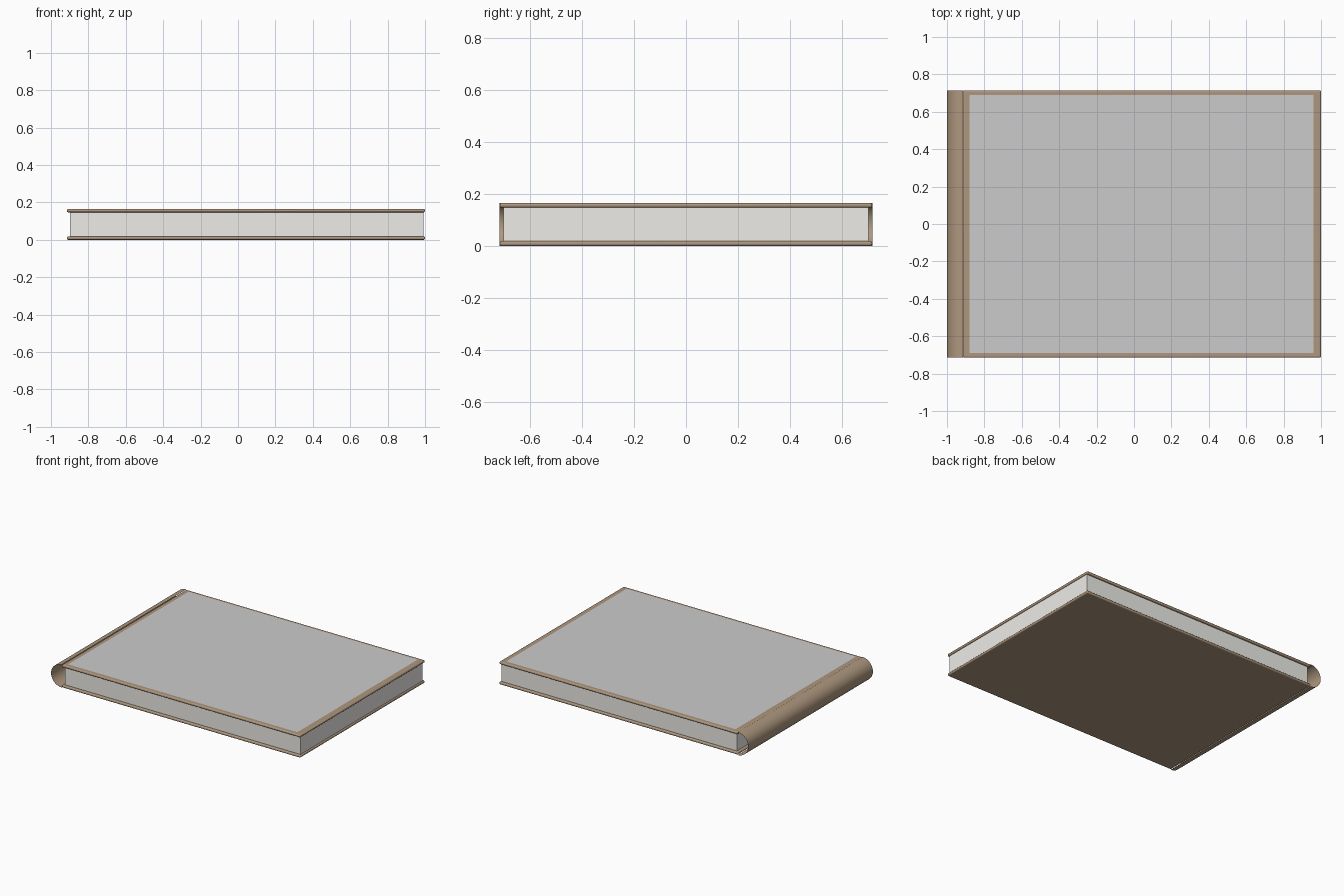
import bpy, bmesh, math

if "Cube" in bpy.data.objects:
    bpy.data.objects.remove(bpy.data.objects["Cube"])

def material(name, rgb):
    m = bpy.data.materials.new(name)
    m.diffuse_color = (*rgb, 1)
    m.use_nodes = True
    m.node_tree.nodes["Principled BSDF"].inputs["Base Color"].default_value = m.diffuse_color
    return m

leather = material("tan_cover", (0.42, 0.31, 0.21))
paper = material("paper", (0.85, 0.84, 0.81))

def smooth(ob):
    bpy.ops.object.select_all(action='DESELECT')
    ob.select_set(True)
    bpy.context.view_layer.objects.active = ob
    bpy.ops.object.shade_smooth_by_angle(angle=math.radians(35))

def box(name, lo, hi, mat=None, bevel=0):
    bpy.ops.mesh.primitive_cube_add(size=1, location=[(a + b) / 2 for a, b in zip(lo, hi)])
    ob = bpy.context.object
    ob.name = name
    ob.scale = [b - a for a, b in zip(lo, hi)]
    bpy.ops.object.transform_apply(location=False, rotation=False, scale=True)
    if mat:
        ob.data.materials.append(mat)
    if bevel:
        mod = ob.modifiers.new("rounded_edges", 'BEVEL')
        mod.width = bevel
        mod.segments = 4
        smooth(ob)
    return ob

# Two boards with rounded rims
for name, z in (("back_cover", 0.0), ("front_cover", 0.147)):
    box(name, (-0.915, -0.715, z), (1.0, 0.715, z + 0.019), leather, 0.008)

# Page block
box("pages", (-0.898, -0.70, 0.017), (0.992, 0.70, 0.149), paper)

# Thin, open half-round spine
bm = bmesh.new()
n, rx, rz = 24, 0.085, 0.083
rows = []
for i in range(n + 1):
    a = math.pi / 2 + math.pi * i / n
    x, z = -0.915 + rx * math.cos(a), 0.083 + rz * math.sin(a)
    rows.append([bm.verts.new((x, y, z)) for y in (-0.715, 0.715)])
for (a, b), (c, d) in zip(rows, rows[1:]):
    bm.faces.new((a, b, d, c))
bmesh.ops.recalc_face_normals(bm, faces=bm.faces)
me = bpy.data.meshes.new("spine")
bm.to_mesh(me)
bm.free()
spine = bpy.data.objects.new("spine", me)
bpy.context.collection.objects.link(spine)
me.materials.append(leather)
smooth(spine)

# Plain grey sheet laid on the front cover
bpy.ops.mesh.primitive_plane_add(size=1, location=(0.04, 0, 0.168))
panel = bpy.context.object
panel.name = "cover_panel"
panel.scale = (1.84, 1.38, 1)
bpy.ops.object.transform_apply(location=False, rotation=False, scale=True)
